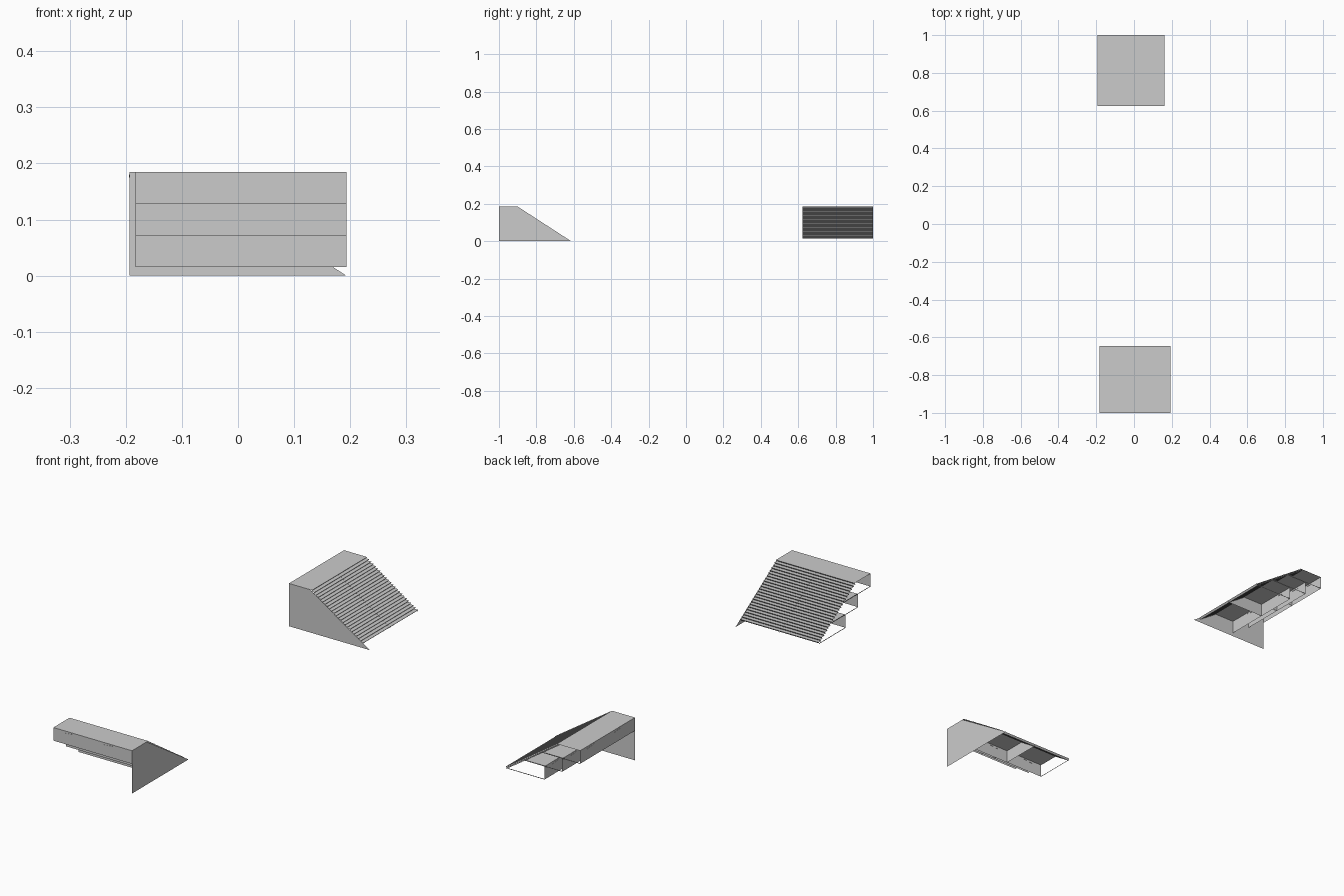
import bpy, math
from mathutils import Matrix, Vector

if "Cube" in bpy.data.objects:
    bpy.data.objects.remove(bpy.data.objects["Cube"])

W, H = 0.188, 0.0567       # module width and height
TOP, RUN = 0.10, 0.085     # depth of flat top, run of louvred slope
HALF = 0.193               # half the side panel length
SLATS, UNDERCUT = 8, 0.007


def mesh(name, verts, faces):
    me = bpy.data.meshes.new(name)
    me.from_pydata(verts, [], faces)
    me.update()
    return me


def place(name, me, matrix):
    ob = bpy.data.objects.new(name, me)
    bpy.context.collection.objects.link(ob)
    ob.matrix_world = matrix
    return ob


def strip(profile, x0, x1):
    """Sweep a (y, z) profile along x as an open sheet."""
    v = [(x, y, z) for y, z in profile for x in (x0, x1)]
    f = [(2 * i, 2 * i + 1, 2 * i + 3, 2 * i + 2) for i in range(len(profile) - 1)]
    return v, f


def plate(profile, x):
    """Flat face in the y-z plane."""
    return [(x, y, z) for y, z in profile], [tuple(range(len(profile)))]


# hood: front wall and flat top
hood = mesh("hood", *strip([(0, 0), (0, H), (TOP, H)], 0, W))

# louvres: level treads with undercut risers
prof = [(TOP, H)]
for i in range(SLATS):
    y = TOP + RUN * (i + 1) / SLATS
    prof += [(y, H * (1 - i / SLATS)), (y - UNDERCUT, H * (1 - (i + 1) / SLATS))]
louvre = mesh("louvres", *strip(prof, 0, W))

# partition closing one end, and thin rim at the open end
section = [(0, 0), (0, H), (TOP, H), (TOP + RUN, 0)]
partition = mesh("partition", *plate(section, W))
rim = mesh("rim", *plate([(0, 0), (0, 0.003), (TOP + RUN - 0.004, 0.003), (TOP + RUN, 0)], 0))

# thin wedge grip on the front wall
gv = [(x, y, z) for y in (-0.001, 0.001)
      for x, z in ((0.048, H - 0.010), (0.055, H - 0.010), (0.094, H - 0.006), (0.094, H - 0.005))]
grip = mesh("grip", gv, [(0, 1, 2, 3), (7, 6, 5, 4), (0, 4, 5, 1),
                         (1, 5, 6, 2), (2, 6, 7, 3), (3, 7, 4, 0)])

# full-height side panel
panel = mesh("side_panel", *plate(
    [(-HALF, 0), (-HALF, 0.185), (-HALF + TOP, 0.185), (HALF, 0)], HALF))

# two units, the rear one turned a quarter
for unit, yc, ang in (("front", -0.807, 0), ("rear", 0.817, -math.pi / 2)):
    base = Matrix.Translation((0, yc, 0)) @ Matrix.Rotation(ang, 4, 'Z')
    place(unit + "_side_panel", panel, base)
    for row in range(3):
        for col in range(2):
            m = base @ Matrix.Translation(Vector(
                (-0.183 + col * W, -HALF + RUN * (2 - row), 0.015 + row * H)))
            for me in (hood, louvre, partition, rim, grip):
                place(f"{unit}_{me.name}_{row}_{col}", me, m)
